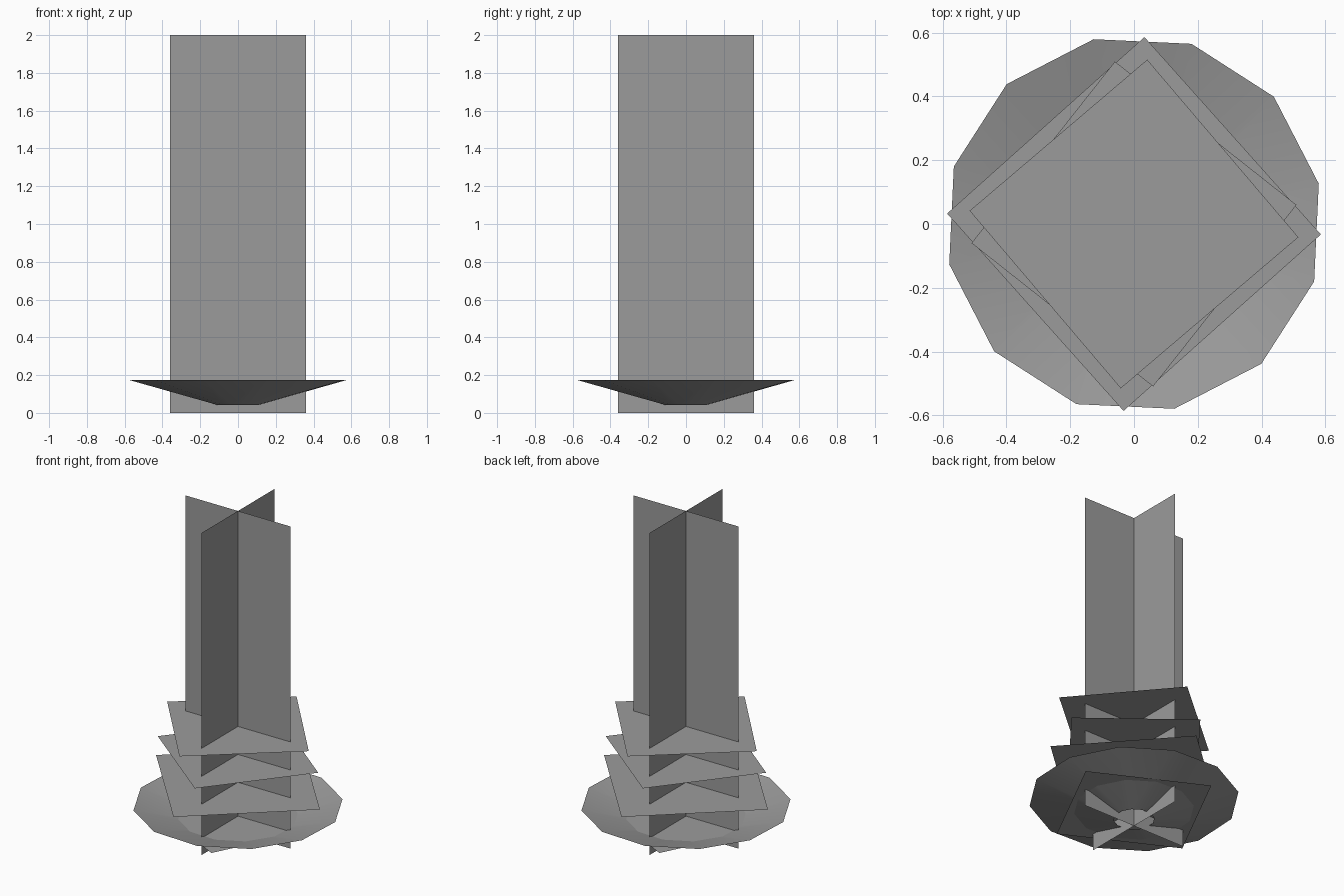
import bpy
from math import cos, sin, radians

if "Cube" in bpy.data.objects:
    bpy.data.objects.remove(bpy.data.objects["Cube"])

# Dark grey for every part
grey = bpy.data.materials.new("dark_grey")
grey.diffuse_color = (0.33, 0.33, 0.33, 1)
grey.use_nodes = True
grey.node_tree.nodes["Principled BSDF"].inputs["Base Color"].default_value = grey.diffuse_color


def make(name, verts, faces):
    mesh = bpy.data.meshes.new(name)
    mesh.from_pydata(verts, [], faces)
    mesh.materials.append(grey)
    mesh.update()
    obj = bpy.data.objects.new(name, mesh)
    bpy.context.collection.objects.link(obj)
    return obj


def ring(count, radius, angle, z):
    return [(radius * cos(radians(angle + 360 * i / count)),
             radius * sin(radians(angle + 360 * i / count)), z) for i in range(count)]


# Crossed upright cards of the stalk
W, H = 0.36, 2.0
make("stalk_card_x", [(-W, 0, 0), (W, 0, 0), (W, 0, H), (-W, 0, H)], [(0, 1, 2, 3)])
make("stalk_card_y", [(0, -W, 0), (0, W, 0), (0, W, H), (0, -W, H)], [(0, 1, 2, 3)])

# Flat leaf cards stacked up the stalk: height, corner radius, rotation
for i, (z, r, a) in enumerate([(0.105, 0.513, 18), (0.315, 0.587, -3.2),
                               (0.488, 0.513, 6.7), (0.662, 0.517, -4.6)]):
    make(f"leaf_card_{i + 1}", ring(4, r, a, z), [(0, 1, 2, 3)])

# Shallow twelve-sided leaf skirt, open in the middle
N = 12
skirt = make("leaf_skirt", ring(N, 0.115, 12.3, 0.043) + ring(N, 0.593, 12.3, 0.175),
             [(i, N + i, N + (i + 1) % N, (i + 1) % N) for i in range(N)])
for p in skirt.data.polygons:
    p.use_smooth = True
    if p.normal.z < 0:
        p.flip()
skirt.data.update()
